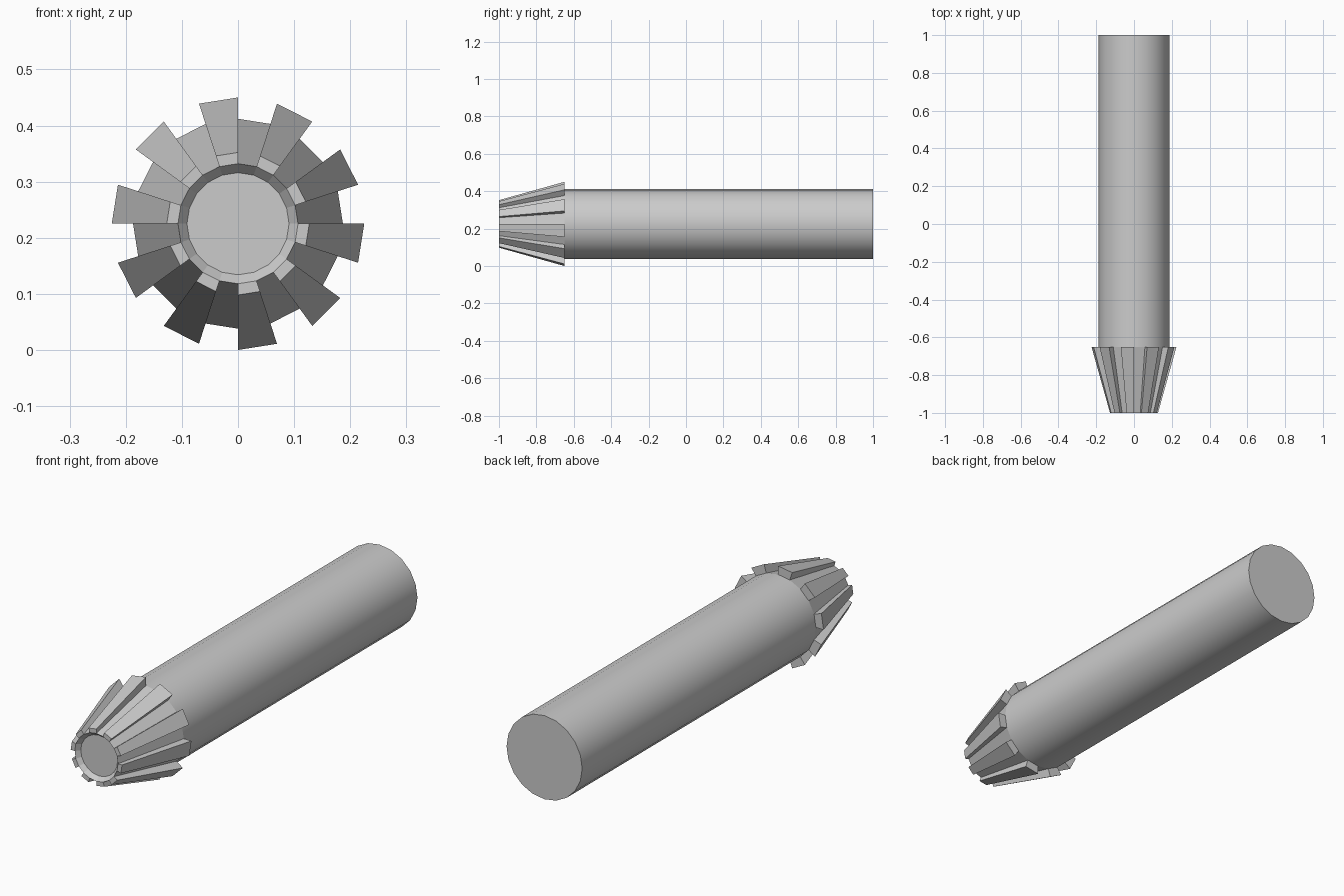
import bpy, bmesh
from math import sin, cos, pi

if "Cube" in bpy.data.objects:
    bpy.data.objects.remove(bpy.data.objects["Cube"])

N = 20            # sides around the axis
CZ = 0.225        # axis height
Y_FRONT, Y_HEAD, Y_BACK = -1.0, -0.65, 1.0

bm = bmesh.new()


def ring(r, y):
    return [bm.verts.new((r * cos(2 * pi * i / N), y, CZ + r * sin(2 * pi * i / N)))
            for i in range(N)]


recess = ring(0.091, Y_FRONT + 0.02)
nose = ring(0.107, Y_FRONT)
collar = ring(0.187, Y_HEAD)
tail = ring(0.187, Y_BACK)
tooth_front = ring(0.127, Y_FRONT)
tooth_back = ring(0.225, Y_HEAD)

# end caps
bm.faces.new(recess)
bm.faces.new(tail)

for i in range(N):
    j = (i + 1) % N
    # bevelled recess in the nose
    bm.faces.new((recess[i], recess[j], nose[j], nose[i]))
    # smooth shaft
    bm.faces.new((collar[i], collar[j], tail[j], tail[i])).smooth = True
    if i % 2:
        # raised tapered tooth on every other side
        a, b, c, d = tooth_front[i], tooth_front[j], tooth_back[j], tooth_back[i]
        bm.faces.new((a, b, c, d))
        bm.faces.new((nose[i], nose[j], b, a))
        bm.faces.new((collar[i], collar[j], c, d))
        bm.faces.new((nose[i], a, d, collar[i]))
        bm.faces.new((nose[j], b, c, collar[j]))
    else:
        # conical groove between teeth
        bm.faces.new((nose[i], nose[j], collar[j], collar[i]))

bmesh.ops.recalc_face_normals(bm, faces=bm.faces[:])

# keep flat faces crisp where they meet the shaft
for e in bm.edges:
    e.smooth = all(f.smooth for f in e.link_faces)

mesh = bpy.data.meshes.new("toothed_shaft")
bm.to_mesh(mesh)
bm.free()
bpy.context.collection.objects.link(bpy.data.objects.new("toothed_shaft", mesh))
